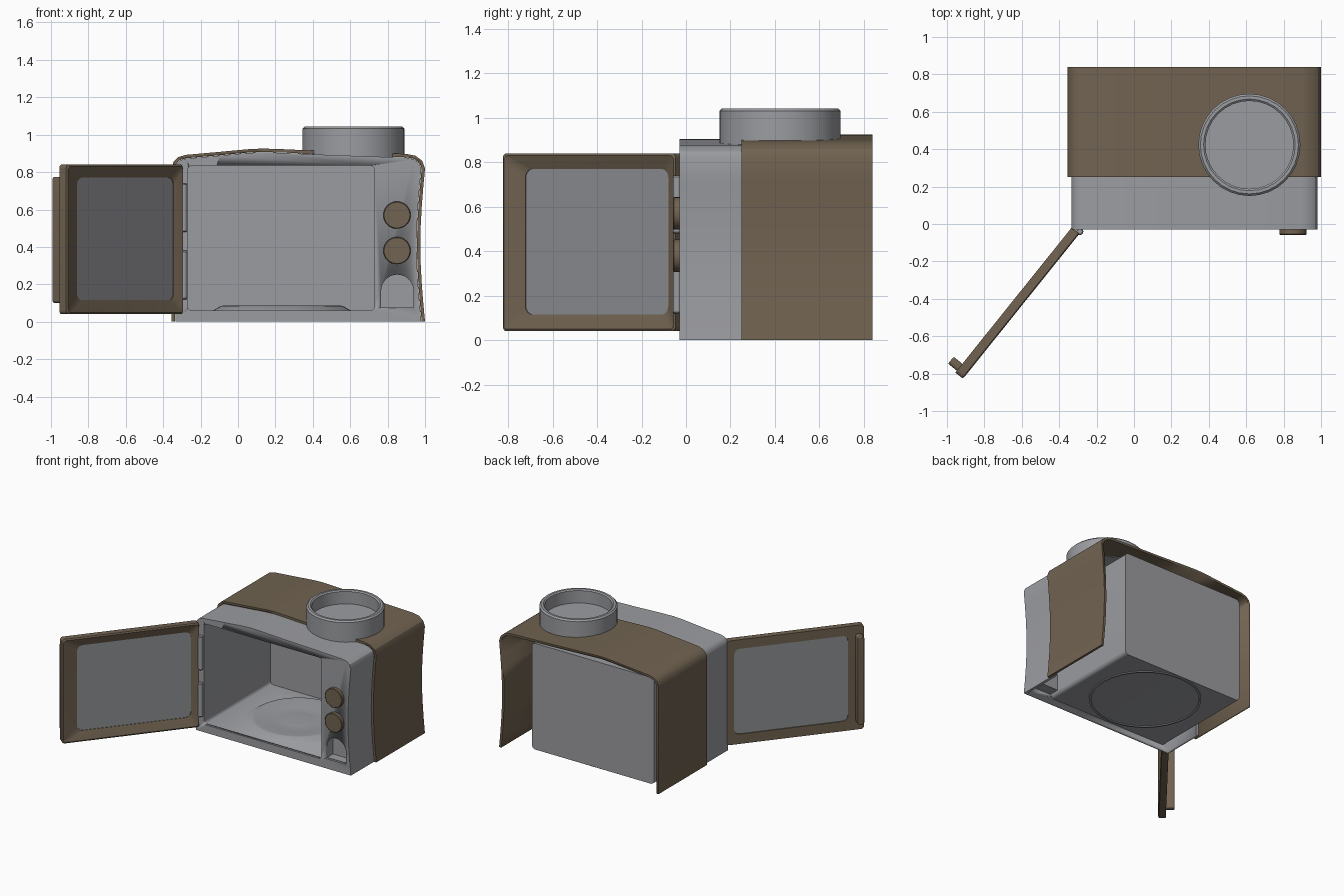
import bpy, bmesh, math
from mathutils import Matrix, Vector

if "Cube" in bpy.data.objects:
    bpy.data.objects.remove(bpy.data.objects["Cube"])


def material(name, rgb):
    m = bpy.data.materials.new(name)
    m.use_nodes = True
    m.diffuse_color = (*rgb, 1)
    m.node_tree.nodes["Principled BSDF"].inputs["Base Color"].default_value = (*rgb, 1)
    return m


GREY = material("warm grey", (0.33, 0.335, 0.355))
BROWN = material("brown", (0.165, 0.125, 0.082))
GLASS = material("window grey", (0.28, 0.285, 0.30))


def finish(name, bm, mat, smooth=True):
    bmesh.ops.recalc_face_normals(bm, faces=bm.faces)
    mesh = bpy.data.meshes.new(name)
    bm.to_mesh(mesh)
    bm.free()
    ob = bpy.data.objects.new(name, mesh)
    bpy.context.collection.objects.link(ob)
    mesh.materials.append(mat)
    activate(ob)
    if smooth:
        bpy.ops.object.shade_smooth_by_angle(angle=math.radians(30))
    return ob


def activate(ob):
    bpy.ops.object.select_all(action="DESELECT")
    ob.select_set(True)
    bpy.context.view_layer.objects.active = ob


def loft(name, loops, mat, caps=True):
    """Bridge loops of 3D points; without caps the last loop joins the first."""
    bm = bmesh.new()
    rings = [[bm.verts.new(p) for p in loop] for loop in loops]
    n = len(rings[0])
    pairs = list(zip(rings, rings[1:])) + ([] if caps else [(rings[-1], rings[0])])
    for a, b in pairs:
        for i in range(n):
            j = (i + 1) % n
            bm.faces.new((a[i], a[j], b[j], b[i]))
    if caps:
        bm.faces.new(rings[0])
        bm.faces.new(rings[-1])
    return finish(name, bm, mat)


def prism(name, pts, y0, y1, mat=GREY):
    return loft(name, [[(x, y, z) for x, z in pts] for y in (y0, y1)], mat)


def lathe(name, profile, mat, centre, steps=40, rot=None):
    """Revolve (radius, height) points, closing the profile on itself or the axis."""
    bm = bmesh.new()
    vs = [bm.verts.new((r, 0, h)) for r, h in profile]
    es = [bm.edges.new(p) for p in zip(vs, vs[1:])]
    bmesh.ops.spin(bm, geom=vs + es, cent=(0, 0, 0), axis=(0, 0, 1),
                   angle=math.tau, steps=steps, use_duplicate=False)
    bmesh.ops.remove_doubles(bm, verts=bm.verts, dist=0.0005)
    if rot:
        bm.transform(rot)
    bm.transform(Matrix.Translation(centre))
    return finish(name, bm, mat)


def cut(ob, *cutters):
    activate(ob)
    for c in cutters:
        m = ob.modifiers.new("cut", "BOOLEAN")
        m.operation, m.solver, m.object = "DIFFERENCE", "EXACT", c
        bpy.ops.object.modifier_apply(modifier=m.name)


def bevel(ob, width, segments=2):
    m = ob.modifiers.new("bevel", "BEVEL")
    m.width, m.segments, m.limit_method = width, segments, "ANGLE"
    m.angle_limit = math.radians(40)


def rounded_rect(x0, x1, z0, z1, r, n=5):
    pts = []
    for k, (cx, cz) in enumerate([(x1 - r, z1 - r), (x0 + r, z1 - r), (x0 + r, z0 + r), (x1 - r, z0 + r)]):
        for i in range(n + 1):
            a = math.pi / 2 * (k + i / n)
            pts.append((cx + r * math.cos(a), cz + r * math.sin(a)))
    return pts


def casing(d):
    """Casing outline from left foot over the top to right foot, moved inwards by d."""
    right = [(1.0 - 0.025 * math.sin(math.pi * i / 8), 0.82 * (1 - i / 8)) for i in range(9)]
    pts = [(-0.355, 0), (-0.355, 0.82), (-0.345, 0.855), (-0.32, 0.88), (-0.28, 0.892),
           (-0.1, 0.908), (0.05, 0.922), (0.13, 0.926), (0.25, 0.922), (0.45, 0.913),
           (0.7, 0.904), (0.9, 0.897), (0.95, 0.887), (0.985, 0.86)] + right
    out = []
    for i, p in enumerate(pts):
        a, b = Vector(pts[max(i - 1, 0)]), Vector(pts[min(i + 1, len(pts) - 1)])
        t = (b - a).normalized()
        out.append((p[0] + t.y * d, p[1] - t.x * d if 0 < i < len(pts) - 1 else 0))
    return out


def hollow(d):
    inner = casing(d)
    return [(inner[0][0], -0.1)] + inner + [(inner[-1][0], -0.1)]


def arch(x, half, z0, z1):
    top = [(x + half * math.cos(math.pi * i / 14), z1 + half * math.sin(math.pi * i / 14)) for i in range(15)]
    return top + [(x - half, z0), (x + half, z0)]


# Cutters for the cooking space, chute and casing hollow
cavity = prism("cavity_cutter", rounded_rect(-0.27, 0.73, 0.06, 0.835, 0.025), -0.1, 0.78)
niche = prism("niche_cutter", arch(0.852, 0.087, 0.075, 0.165), -0.1, 0.06)
body_hollow = prism("body_hollow_cutter", hollow(0.04), -0.01, 0.5)

# Front housing: open-backed shell with door opening and niche
housing = prism("front_housing", casing(0.02), -0.03, 0.3)
cut(housing, body_hollow, cavity, niche)

# Cooking chamber
chamber = prism("cooking_chamber", rounded_rect(-0.29, 0.75, 0.04, 0.855, 0.03), -0.01, 0.80)
cut(chamber, cavity)
niche_cup = prism("niche_cup", arch(0.852, 0.097, 0.065, 0.165), -0.01, 0.07)
cut(niche_cup, niche)

# Outer cover, open at the back and below
cover = prism("outer_cover", casing(0), 0.25, 0.84, BROWN)
cover_hollow = prism("cover_hollow_cutter", hollow(0.018), 0.1, 1.0)
cut(cover, cover_hollow)
for c in (cavity, niche, body_hollow, cover_hollow):
    bpy.data.objects.remove(c)

# Turntable and the pressed ring beneath it
lathe("turntable", [(0, 0.062), (0.07, 0.07), (0.1, 0.066), (0.2, 0.066), (0.31, 0.086), (0.325, 0.085),
                    (0.37, 0.059), (0, 0.059)], GREY, (0.235, 0.40, 0))
lathe("base_ring", [(0.375, 0.045), (0.378, 0.034), (0.392, 0.034), (0.395, 0.045), (0.375, 0.045)],
      GREY, (0.235, 0.40, 0))

# Top collar with a sunken floor
lathe("top_collar", [(0, 0.88), (0.273, 0.88), (0.273, 1.032), (0.262, 1.043), (0.245, 1.043),
                     (0.235, 1.035), (0.235, 0.94), (0, 0.94)], GREY, (0.617, 0.423, 0), 32)

# Control knobs
for side, z in (("upper", 0.57), ("lower", 0.38)):
    lathe(side + "_knob", [(0, -0.005), (0.073, -0.005), (0.073, 0.024), (0.069, 0.028), (0, 0.028)],
          BROWN, (0.85, -0.03, z), 32, Matrix.Rotation(math.pi / 2, 4, "X"))

# Hinge barrels
for side, z in (("lower", 0.12), ("upper", 0.48)):
    lathe(side + "_hinge", [(0, 0), (0.014, 0), (0.019, 0.006), (0.019, 0.254), (0.014, 0.26), (0, 0.26)],
          GREY, (-0.29, -0.04, z), 16)

# Open door: frame sloping in to the window, pane and handle
swing = Matrix.Translation((-0.31, -0.03, 0)) @ Matrix.Rotation(math.radians(51.25), 4, "Z")
outer = rounded_rect(-1.0, -0.005, 0.04, 0.84, 0.02)
rim = rounded_rect(-0.99, -0.01, 0.05, 0.83, 0.02)
window = rounded_rect(-0.885, -0.06, 0.115, 0.77, 0.04)
steps = [(outer, 0.025), (outer, -0.022), (rim, -0.028), (window, -0.004), (window, 0.025)]
door = [loft("door_frame", [[(x, y, z) for x, z in pts] for pts, y in steps], BROWN, caps=False),
        prism("door_window", rounded_rect(-0.89, -0.055, 0.11, 0.775, 0.04), 0.0, 0.018, GLASS),
        prism("door_handle", rounded_rect(-0.987, -0.94, 0.10, 0.775, 0.015), 0.02, 0.085, BROWN)]
bevel(door[2], 0.006)
for part in door:
    part.matrix_world = swing
